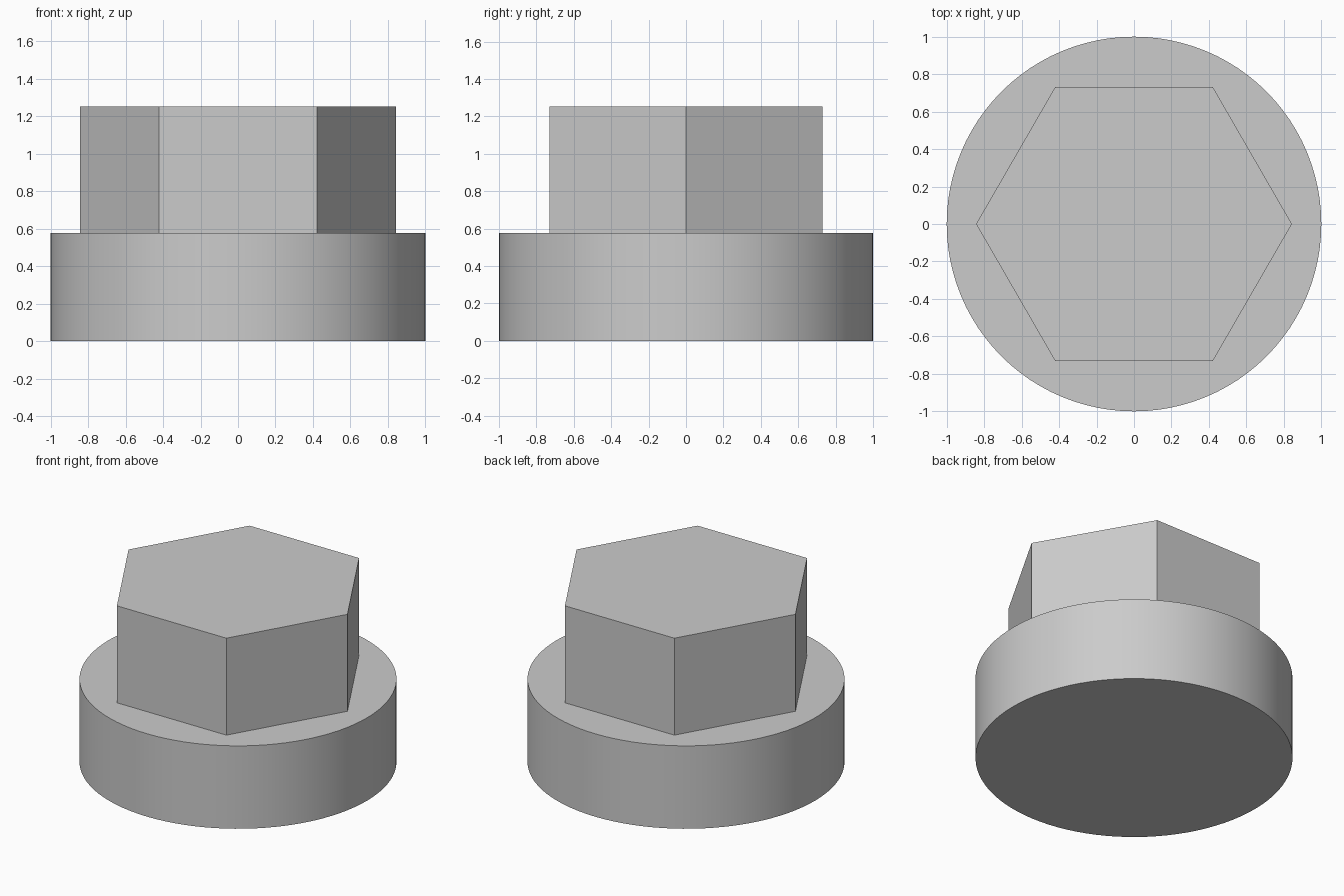
import bpy
import bmesh
from math import cos, sin, tau, radians

cube = bpy.data.objects.get("Cube")
if cube:
    bpy.data.objects.remove(cube, do_unlink=True)

# Single plain grey
GREY = (0.6, 0.6, 0.6, 1.0)
grey = bpy.data.materials.new("plain_grey")
grey.use_nodes = True
grey.diffuse_color = GREY
grey.node_tree.nodes["Principled BSDF"].inputs["Base Color"].default_value = GREY


def prism(name, sides, radius, bottom, top):
    """Upright prism with its first corner on +x."""
    bm = bmesh.new()
    corners = [bm.verts.new((radius * cos(tau * i / sides),
                             radius * sin(tau * i / sides), bottom))
               for i in range(sides)]
    base = bm.faces.new(corners)
    raised = bmesh.ops.extrude_face_region(bm, geom=[base], use_keep_orig=True)
    lifted = [g for g in raised["geom"] if isinstance(g, bmesh.types.BMVert)]
    bmesh.ops.translate(bm, verts=lifted, vec=(0, 0, top - bottom))
    bmesh.ops.recalc_face_normals(bm, faces=bm.faces)
    mesh = bpy.data.meshes.new(name)
    bm.to_mesh(mesh)
    bm.free()
    mesh.materials.append(grey)
    obj = bpy.data.objects.new(name, mesh)
    bpy.context.collection.objects.link(obj)
    return obj


# Round collar, smooth around its side with crisp rims
collar = prism("round_collar", 96, 1.0, 0.0, 0.577)
bpy.ops.object.select_all(action="DESELECT")
collar.select_set(True)
bpy.context.view_layer.objects.active = collar
bpy.ops.object.shade_smooth_by_angle(angle=radians(30))

# Flat-sided hexagonal head
prism("hex_head", 6, 0.843, 0.577, 1.252)
